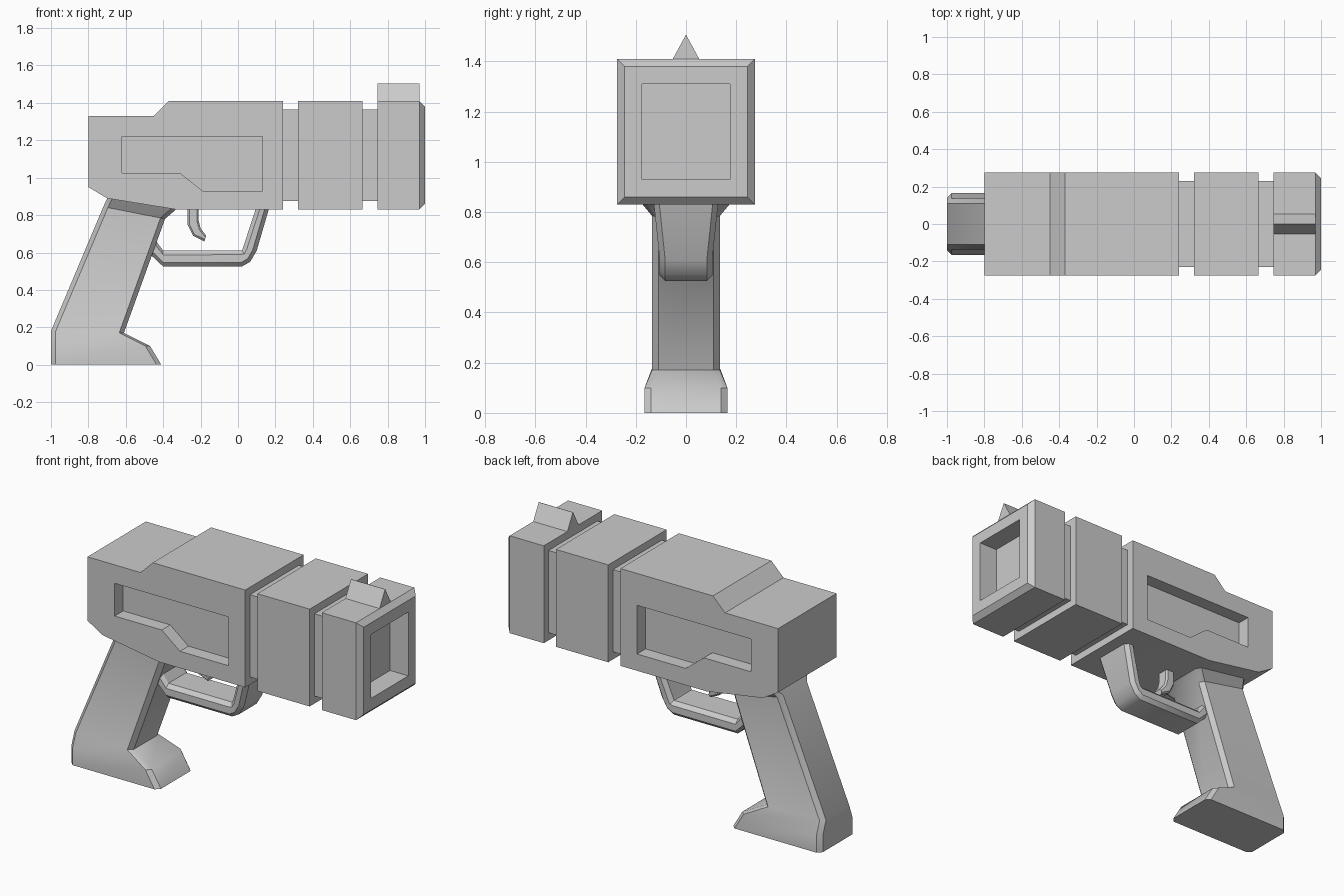
import bpy, bmesh

if "Cube" in bpy.data.objects:
    bpy.data.objects.remove(bpy.data.objects["Cube"])

def finish(bm, name):
    bmesh.ops.remove_doubles(bm, verts=bm.verts, dist=0.0001)
    bmesh.ops.recalc_face_normals(bm, faces=bm.faces)
    me = bpy.data.meshes.new(name)
    bm.to_mesh(me)
    bm.free()
    ob = bpy.data.objects.new(name, me)
    bpy.context.collection.objects.link(ob)
    return ob

def smooth(ob):
    bpy.ops.object.select_all(action='DESELECT')
    ob.select_set(True)
    bpy.context.view_layer.objects.active = ob
    bpy.ops.object.shade_smooth_by_angle(angle=0.6)

def prism(name, pts, y0, y1):
    """Extrude an (x, z) profile from y0 to y1."""
    bm = bmesh.new()
    face = bm.faces.new([bm.verts.new((x, y0, z)) for x, z in pts])
    ext = bmesh.ops.extrude_face_region(bm, geom=[face])
    for v in ext['geom']:
        if isinstance(v, bmesh.types.BMVert):
            v.co.y = y1
    return finish(bm, name)

def loft(name, levels, c=0.0):
    """Skin rectangular sections (x0, z0, x1, z1, half width), corners cut by c."""
    bm = bmesh.new()
    rings = []
    for x0, z0, x1, z1, w in levels:
        length = ((x1 - x0) ** 2 + (z1 - z0) ** 2) ** 0.5
        t = c / length
        corners = [(0, c - w), (t, -w), (1 - t, -w), (1, c - w),
                   (1, w - c), (1 - t, w), (t, w), (0, w - c)]
        if c == 0:
            corners = corners[1::2]
            corners = [(0, -w), (1, -w), (1, w), (0, w)]
        rings.append([bm.verts.new((x0 + (x1 - x0) * s, y, z0 + (z1 - z0) * s))
                      for s, y in corners])
    n = len(rings[0])
    for a, b in zip(rings, rings[1:]):
        for i in range(n):
            j = (i + 1) % n
            bm.faces.new((a[i], a[j], b[j], b[i]))
    bm.faces.new(rings[0])
    bm.faces.new(rings[-1])
    ob = finish(bm, name)
    smooth(ob)
    return ob

# Receiver with a stepped recess in each side
body = prism("receiver", [(-.8, .95), (-.8, 1.33), (-.45, 1.33), (-.37, 1.41),
                          (.24, 1.41), (.24, .83), (-.33, .83), (-.70, .89)], -.275, .275)
recess = [(-.62, 1.22), (.13, 1.22), (.13, .93), (-.19, .93), (-.31, 1.025), (-.62, 1.025)]
for side in (-1, 1):
    cutter = prism("recess_cutter", recess, side * .195, side * .4)
    cutter.hide_render = True
    bpy.context.view_layer.objects.active = body
    mod = body.modifiers.new("recess", 'BOOLEAN')
    mod.operation = 'DIFFERENCE'
    mod.solver = 'EXACT'
    mod.object = cutter
    bpy.ops.object.modifier_apply(modifier=mod.name)
    bpy.data.objects.remove(cutter)
smooth(body)

# Barrel: two blocks, two necks, chamfered muzzle and square bore
sections = [(.235, 0.045), (.32, .045), (.32, 0), (.665, 0), (.665, .045), (.745, .045),
            (.745, 0), (.97, 0), (1, .03), (1, .1), (.88, .1)]
loft("barrel", [(x, .83 + d, x, 1.41 - d, .275 - d) for x, d in sections])

# Front sight
loft("front_sight", [(.745, 1.4, .97, 1.4, .058), (.745, 1.505, .97, 1.505, .001)])

# Grip with wider foot and flared top
loft("grip", [(-1, 0, -.41, 0, .165), (-1, .1, -.47, .1, .165), (-1, .18, -.61, .17, .135),
              (-.72, .845, -.39, .78, .135), (-.69, .91, -.32, .84, .185)], .025)

# Trigger guard
loft("trigger_guard", [(.10, .85, .17, .85, .13), (.025, .62, .10, .61, .105),
                       (.02, .61, .065, .55, .105), (.01, .61, .02, .525, .105),
                       (-.40, .61, -.40, .525, .105), (-.46, .69, -.48, .60, .105)], .022)

# Trigger
loft("trigger", [(-.27, .85, -.21, .85, .04), (-.27, .75, -.21, .77, .04),
                 (-.24, .69, -.2, .73, .04), (-.18, .66, -.17, .69, .035)], .01)
